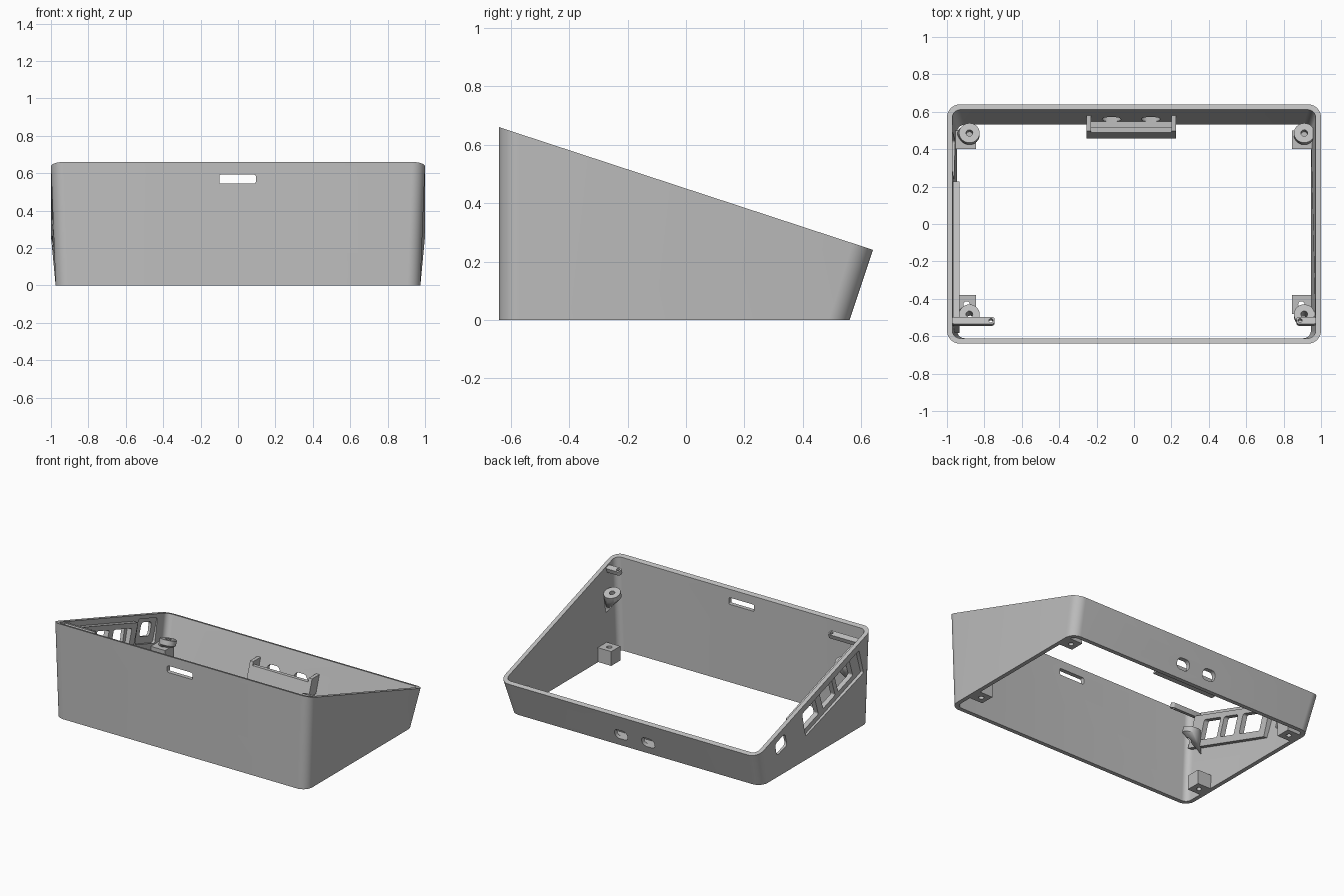
import bpy, bmesh, math
from mathutils import Matrix, Vector

if "Cube" in bpy.data.objects:
    bpy.data.objects.remove(bpy.data.objects["Cube"])

grey = bpy.data.materials.new("plastic_grey")
grey.use_nodes = True
grey.diffuse_color = (0.52, 0.52, 0.52, 1)
grey.node_tree.nodes["Principled BSDF"].inputs["Base Color"].default_value = grey.diffuse_color

# Frame of the sloping rim: local y runs down the slope, local z is its normal
SLOPE = math.atan2(0.42, 1.28)
TILT = Matrix.Translation((0, 0, 0.45)) @ Matrix.Rotation(-SLOPE, 4, "X")
FLAT = Matrix.Identity(4)


def make(name, bm, matrix=FLAT):
    bmesh.ops.transform(bm, matrix=matrix, verts=bm.verts)
    bmesh.ops.recalc_face_normals(bm, faces=bm.faces)
    mesh = bpy.data.meshes.new(name)
    bm.to_mesh(mesh)
    bm.free()
    mesh.materials.append(grey)
    ob = bpy.data.objects.new(name, mesh)
    bpy.context.collection.objects.link(ob)
    return ob


def box(name, x, y, z, matrix=FLAT, axis=None, r=0.02):
    """Box from three (low, high) ranges, with edges along one axis rounded."""
    bm = bmesh.new()
    bmesh.ops.create_cube(bm, size=1)
    for v in bm.verts:
        v.co = [lo + (hi - lo) * (c + 0.5) for c, (lo, hi) in zip(v.co, (x, y, z))]
    if axis is not None:
        edges = [e for e in bm.edges
                 if abs((e.verts[0].co - e.verts[1].co).normalized()[axis]) > 0.9]
        bmesh.ops.bevel(bm, geom=edges, offset=r, segments=5, profile=0.5, affect="EDGES")
    return make(name, bm, matrix)


def rod(name, centre, radius, depth, matrix=FLAT):
    bm = bmesh.new()
    bmesh.ops.create_cone(bm, cap_ends=True, segments=32, radius1=radius, radius2=radius,
                          depth=depth, matrix=Matrix.Translation(centre))
    return make(name, bm, matrix)


def cut(ob, cutter):
    mod = ob.modifiers.new("cut", "BOOLEAN")
    mod.operation = "DIFFERENCE"
    mod.solver = "EXACT"
    mod.object = cutter
    cutter.hide_render = True
    bpy.context.view_layer.objects.active = ob
    bpy.ops.object.modifier_apply(modifier=mod.name)
    bpy.data.objects.remove(cutter)


def smooth(ob):
    bpy.ops.object.select_all(action="DESELECT")
    ob.select_set(True)
    bpy.context.view_layer.objects.active = ob
    bpy.ops.object.shade_smooth_by_angle(angle=math.radians(25))


def outline(half, front, back, r, steps=10):
    """Rounded rectangle as (x, y) points."""
    pts = []
    corners = [(half - r, back - r), (r - half, back - r),
               (r - half, front + r), (half - r, front + r)]
    for i, (cx, cy) in enumerate(corners):
        for k in range(steps + 1):
            a = math.pi / 2 * (i + k / steps)
            pts.append((cx + r * math.cos(a), cy + r * math.sin(a)))
    return pts


# Shell: level lower outline lofted to the sloping rim, inside and out
def rim_z(y):
    return 0.45 - y * math.tan(SLOPE)


WALL = 0.029
bm = bmesh.new()
rings = []
for top, inset in ((0, 0), (1, 0), (1, WALL), (0, WALL)):
    half, back = (1.0, 0.64) if top else (0.975, 0.56)
    pts = outline(half - inset, inset - 0.64, back - inset, 0.07 - inset)
    rings.append([bm.verts.new((x, y, rim_z(y) if top else 0)) for x, y in pts])
for a, b in zip(rings, rings[1:] + rings[:1]):
    for i in range(len(a)):
        j = (i + 1) % len(a)
        bm.faces.new((a[i], a[j], b[j], b[i]))
shell = make("case_shell", bm)

# Openings: front slot, rear ports, side bay, side socket with inner recess
cut(shell, box("slot_cutter", (-0.1, 0.095), (-0.8, -0.5), (0.545, 0.592), axis=1, r=0.008))
for x in (-0.12, 0.09):
    cut(shell, box("port_cutter", (x - 0.05, x + 0.05), (0.5, 0.7), (0.055, 0.125), axis=1, r=0.032))
cut(shell, box("bay_cutter", (-1.1, -0.9), (-0.5, 0.16), (-0.24, -0.05), TILT, 0, 0.01))
cut(shell, box("recess_cutter", (-0.975, -0.9), (0.31, 0.53), (-0.19, -0.025), TILT, 0, 0.015))
cut(shell, box("socket_cutter", (-1.1, -0.9), (0.36, 0.48), (-0.145, -0.05), TILT, 0, 0.025))
smooth(shell)

# Inner port plate with three windows
plate = box("port_plate", (-0.967, -0.932), (-0.53, 0.25), (-0.25, -0.035), TILT)
for u, w in ((-0.335, 0.17), (-0.145, 0.14), (0.085, 0.21)):
    cut(plate, box("window_cutter", (-1.1, -0.8), (u - w / 2, u + w / 2),
                   (-0.205, -0.07), TILT, 0, 0.012))

# Screw bosses with pointed gussets, and foot blocks, in all four corners
for side, bx in (("right", -0.88), ("left", 0.91)):
    s = math.copysign(1, bx)
    for end, u in (("front", -0.46), ("rear", 0.56)):
        bm = bmesh.new()
        for w in (-0.145, -0.18):
            for k in range(32):
                a = math.tau * k / 32
                bm.verts.new(TILT @ Vector((bx + 0.055 * math.cos(a), u + 0.055 * math.sin(a), w)))
        y = (TILT @ Vector((bx, u, -0.16))).y
        bm.verts.new((s * 0.962, y, max(0.02, rim_z(y) - 0.31)))
        bmesh.ops.convex_hull(bm, input=bm.verts)
        boss = make(f"{end}_{side}_boss", bm)
        cut(boss, rod("screw_hole", (bx, u, -0.16), 0.018, 0.2, TILT))
        smooth(boss)

        ys = (-0.48, -0.38) if end == "front" else (0.4, 0.5)
        foot = box(f"{end}_{side}_foot", sorted((s * 0.845, s * 0.955)), ys, (0, 0.1))
        cut(foot, rod("foot_hole", (s * 0.895, sum(ys) / 2, 0.05), 0.017, 0.3))
        smooth(foot)

# Retaining bars just under the rim at the front
for name, x0, x1, hole in (("right_bar", -0.975, -0.745, -0.765), ("left_bar", 0.868, 0.975, 0.888)):
    bar = box(name, (x0, x1), (-0.56, -0.52), (-0.04, -0.008), TILT, 2, 0.015)
    cut(bar, rod("bar_hole", (hole, -0.54, -0.02), 0.011, 0.2, TILT))
    smooth(bar)

# Rear board holder, leaning with the back wall
LEAN = Matrix.Identity(4)
LEAN[1][2] = 0.08 / 0.24
box("holder_floor", (-0.25, 0.22), (0.45, 0.54), (0.03, 0.055), LEAN)
box("holder_lip", (-0.255, 0.225), (0.448, 0.473), (0.03, 0.125), LEAN)
for name, x in (("holder_right_end", -0.255), ("holder_left_end", 0.2)):
    box(name, (x, x + 0.025), (0.448, 0.54), (0.03, 0.15), LEAN)
